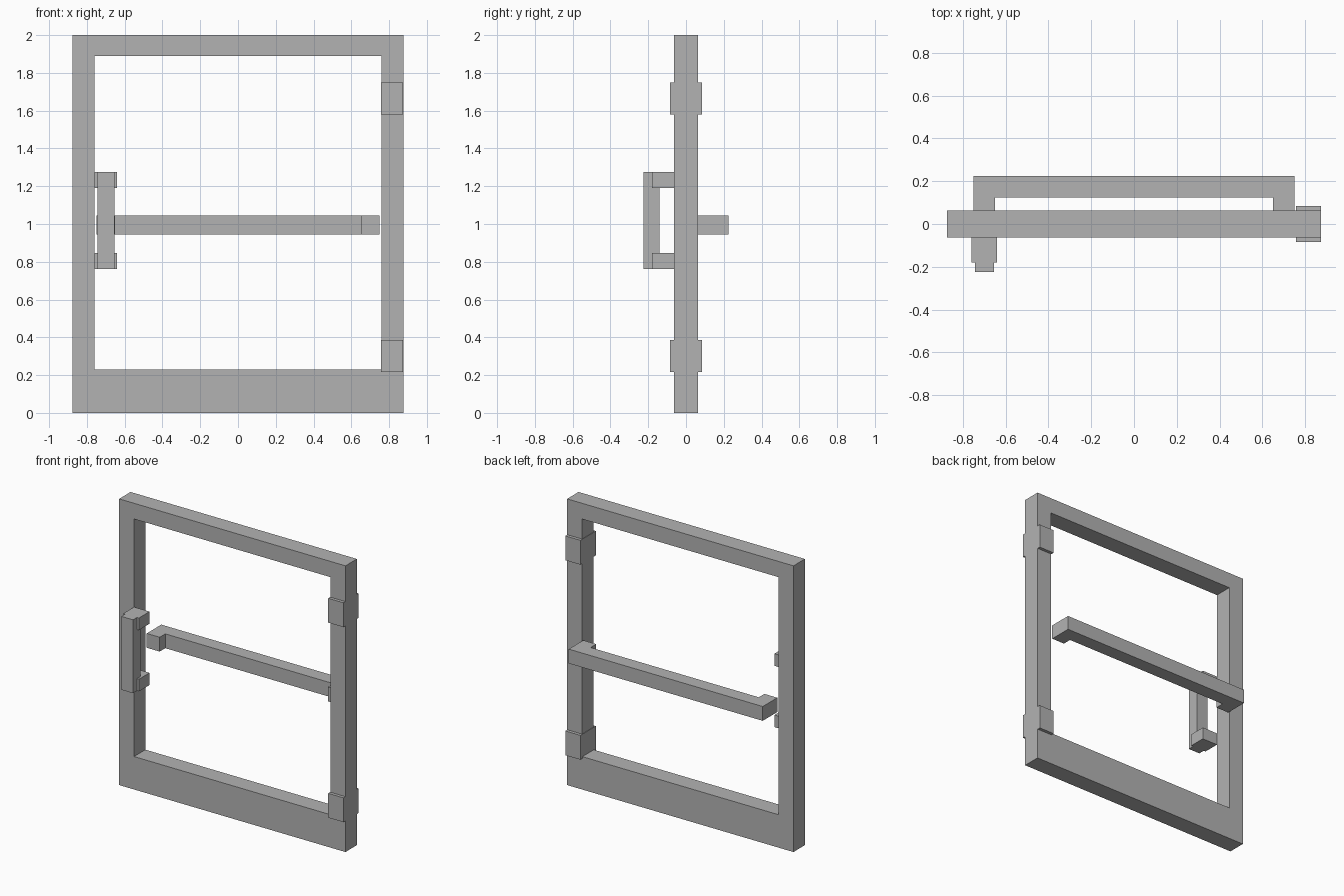
import bpy
import bmesh
from mathutils import Vector

if "Cube" in bpy.data.objects:
    bpy.data.objects.remove(bpy.data.objects["Cube"])

metal = bpy.data.materials.new("grey_metal")
metal.diffuse_color = (0.45, 0.45, 0.45, 1)
metal.use_nodes = True
metal.node_tree.nodes["Principled BSDF"].inputs["Base Color"].default_value = metal.diffuse_color


def finish(name, bm):
    bmesh.ops.recalc_face_normals(bm, faces=bm.faces)
    mesh = bpy.data.meshes.new(name)
    bm.to_mesh(mesh)
    bm.free()
    mesh.materials.append(metal)
    obj = bpy.data.objects.new(name, mesh)
    bpy.context.collection.objects.link(obj)
    return obj


def box(name, x, y, z):
    bm = bmesh.new()
    bmesh.ops.create_cube(bm, size=1)
    for v in bm.verts:
        v.co = Vector([a + (c + 0.5) * (b - a) for c, (a, b) in zip(v.co, (x, y, z))])
    return finish(name, bm)


def extrude(bm, vector):
    new = bmesh.ops.extrude_face_region(bm, geom=bm.faces[:])["geom"]
    # keep the starting faces as the closing cap
    bmesh.ops.translate(bm, vec=vector,
                        verts=[g for g in new if isinstance(g, bmesh.types.BMVert)])


# Door frame: one-piece ring with a taller bottom rail
DEPTH = 0.063
bm = bmesh.new()
rings = []
for half, low, high in ((0.875, 0, 2), (0.76, 0.23, 1.89)):
    rings.append([bm.verts.new((x, -DEPTH, z)) for x, z in
                  ((-half, low), (half, low), (half, high), (-half, high))])
outer, inner = rings
for i in range(4):
    j = (i + 1) % 4
    bm.faces.new((outer[i], outer[j], inner[j], inner[i]))
extrude(bm, (0, 2 * DEPTH, 0))
finish("door_frame", bm)

# Hinge blocks wrapping the right stile
for name, low in (("lower_hinge", 0.217), ("upper_hinge", 1.58)):
    box(name, (0.757, 0.874), (-0.085, 0.085), (low, low + 0.17))

# Push bar across the back, bent towards the frame at both ends
bm = bmesh.new()
half_profile = [(0.75, 0.224), (0.75, DEPTH), (0.65, DEPTH), (0.65, 0.125)]
profile = half_profile + [(-x, y) for x, y in reversed(half_profile)]
bm.faces.new([bm.verts.new((x, y, 0.945)) for x, y in profile])
extrude(bm, (0, 0, 0.1))
finish("push_bar", bm)

# Pull handle on the front: upright grip on two wider posts
box("handle_grip", (-0.745, -0.655), (-0.224, -0.14), (0.762, 1.275))
for name, low in (("lower_handle_post", 0.762), ("upper_handle_post", 1.19)):
    box(name, (-0.76, -0.64), (-0.18, -DEPTH), (low, low + 0.085))
